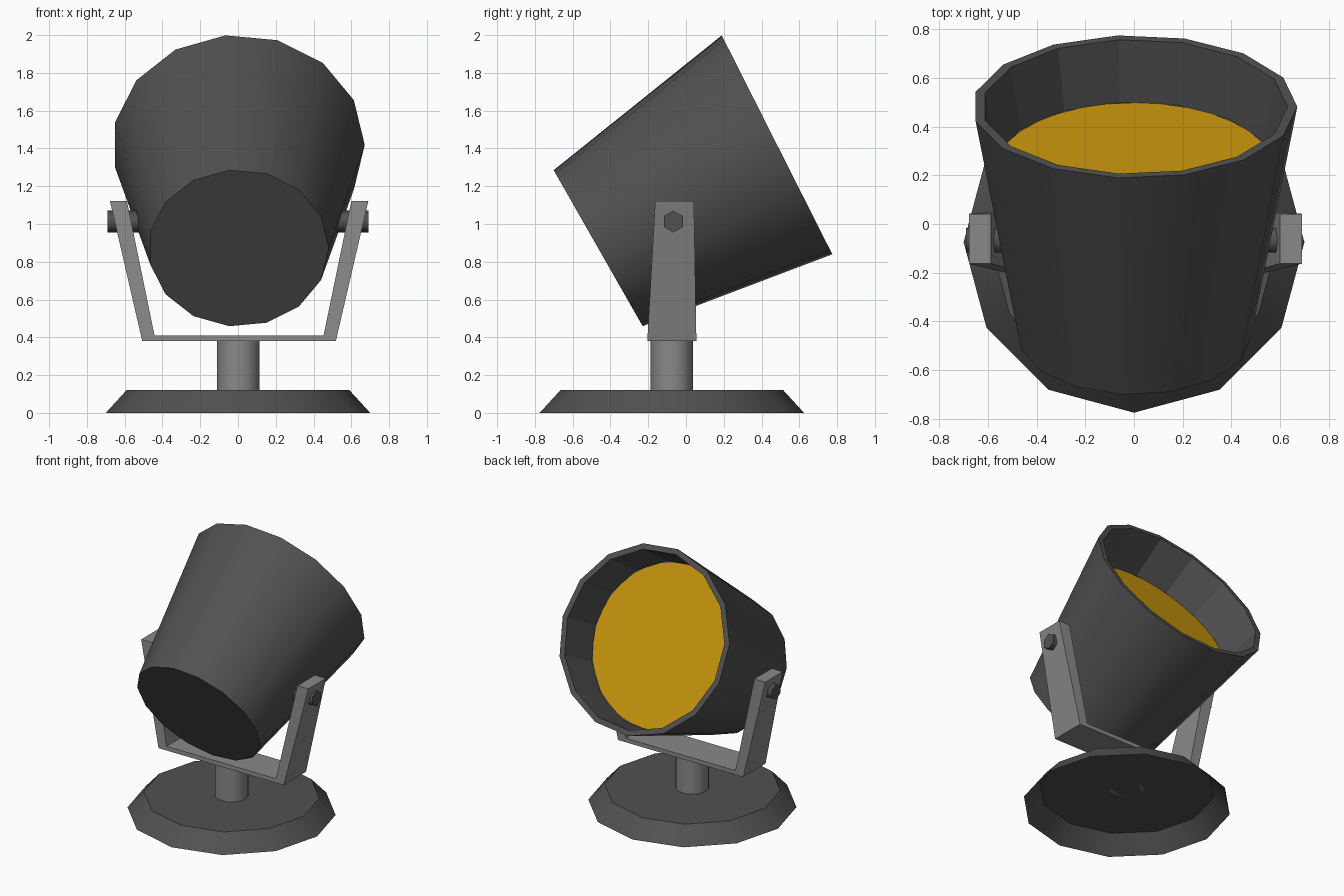
import bpy, bmesh, math
from mathutils import Vector

if "Cube" in bpy.data.objects:
    bpy.data.objects.remove(bpy.data.objects["Cube"])


def material(name, rgb):
    m = bpy.data.materials.new(name)
    m.diffuse_color = (*rgb, 1)
    m.use_nodes = True
    m.node_tree.nodes["Principled BSDF"].inputs["Base Color"].default_value = m.diffuse_color
    return m


DARK = material("dark grey", (0.083, 0.083, 0.083))
STEEL = material("mid grey", (0.25, 0.25, 0.25))
AMBER = material("amber", (0.585, 0.31, 0.004))
CY = -0.075  # y of the stand's axis


def ring(c, r, n, u, v, start=0.0):
    """Regular polygon of n points around c in the plane of u and v."""
    return [Vector(c) + r * (math.cos(start + 2 * math.pi * k / n) * Vector(u)
                             + math.sin(start + 2 * math.pi * k / n) * Vector(v))
            for k in range(n)]


def loft(name, rings, mat, smooth_bands=(), open_start=False):
    """Solid through a list of rings; chosen bands are smooth shaded."""
    bm = bmesh.new()
    rows = [[bm.verts.new(p) for p in r] for r in rings]
    n = len(rows[0])
    smooth = []
    for i, (a, b) in enumerate(zip(rows, rows[1:])):
        for k in range(n):
            j = (k + 1) % n
            f = bm.faces.new((a[k], a[j], b[j], b[k]))
            if i in smooth_bands:
                smooth.append(f)
    start_cap = bm.faces.new(rows[0])
    bm.faces.new(rows[-1])
    bmesh.ops.recalc_face_normals(bm, faces=bm.faces)
    for f in smooth:
        f.smooth = True
    for e in bm.edges:
        both_smooth = all(f.smooth for f in e.link_faces)
        if not both_smooth and e.calc_face_angle() > math.radians(32):
            e.smooth = False
    if open_start:
        bmesh.ops.delete(bm, geom=[start_cap], context='FACES_ONLY')
    me = bpy.data.meshes.new(name)
    bm.to_mesh(me)
    bm.free()
    me.materials.append(mat)
    ob = bpy.data.objects.new(name, me)
    bpy.context.collection.objects.link(ob)
    return ob


X, Y, Z = (1, 0, 0), (0, 1, 0), (0, 0, 1)

# Round base shell, open underneath, with sloped edge; and the post
loft("base", [ring((0, CY, 0), 0.70, 12, X, Y), ring((0, CY, 0.12), 0.59, 12, X, Y)],
     DARK, (0,), open_start=True)
loft("post", [ring((0.002, CY, 0.12), 0.113, 20, X, Y),
              ring((0.002, CY, 0.385), 0.113, 20, X, Y)], STEEL, (0,))

# U-shaped bracket: front profile, slightly narrower in depth at the top
profile = [(-0.507, 0.38), (0.518, 0.38), (0.69, 1.122), (0.6, 1.122),
           (0.453, 0.41), (-0.442, 0.41), (-0.588, 1.122), (-0.678, 1.122)]


def bracket_side(sign):
    pts = []
    for x, z in profile:
        t = (z - 0.38) / 0.742
        front, back = -0.205 + 0.042 * t, 0.055 - 0.013 * t
        pts.append(Vector((x, front if sign < 0 else back, z)))
    return pts


loft("bracket", [bracket_side(-1), bracket_side(1)], STEEL)

# Hexagonal pivot bolts
for side, name in ((-1, "left_bolt"), (1, "right_bolt")):
    loft(name, [ring((side * x, -0.067, 1.013), 0.058, 6, Y, Z, math.pi / 2)
                for x in (0.52, 0.69)], DARK, (0,))


# Tilted lamp housing: outer cone, rim, recess and its floor
def tilted(y, z, r, deg, n=15, squash=1.0):
    t = math.radians(deg)
    return ring((0.003, y, z), r, n, X, (0, -math.sin(t) * squash, math.cos(t) * squash))


loft("lamp_housing", [
    tilted(-0.465, 0.872, 0.478, 29.7),
    tilted(0.482, 1.419, 0.668, 26.8, squash=0.977),
    tilted(0.482, 1.419, 0.628, 26.8, squash=0.977),
    tilted(0.229, 1.275, 0.58, 28),
], DARK, (0,))

# Amber lens plate lying on the recess floor
loft("lens", [tilted(0.229, 1.275, 0.568, 28, 32), tilted(0.232, 1.277, 0.568, 28, 32)], AMBER)
